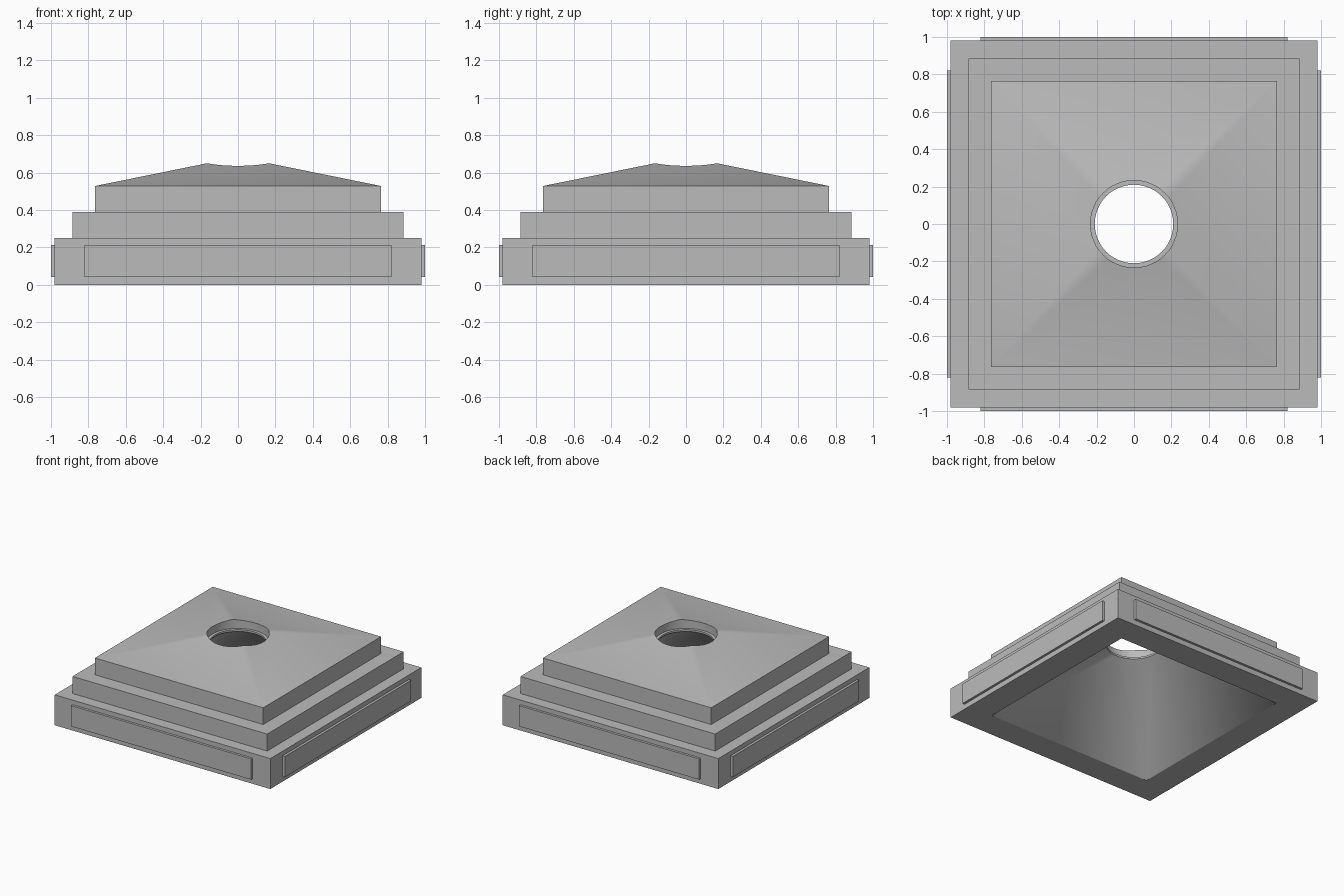
import bpy, bmesh, math

if "Cube" in bpy.data.objects:
    bpy.data.objects.remove(bpy.data.objects["Cube"], do_unlink=True)

stone = bpy.data.materials.new("grey stone")
stone.use_nodes = True
stone.diffuse_color = (0.5, 0.5, 0.5, 1)
stone.node_tree.nodes["Principled BSDF"].inputs["Base Color"].default_value = (0.5, 0.5, 0.5, 1)

SEGS = 48            # sides of the round hole
QUARTER = SEGS // 4
EAVE, EAVE_Z, PITCH = 0.765, 0.528, 0.203


def roof_z(x, y):
    return EAVE_Z + PITCH * (EAVE - max(abs(x), abs(y)))


def square(bm, half, z):
    return [bm.verts.new((sx * half, sy * half, z))
            for sx, sy in ((1, 1), (-1, 1), (-1, -1), (1, -1))]


def circle(bm, radius, height):
    """Ring starting on the first square corner; height is a function of x, y."""
    ring = []
    for i in range(SEGS):
        a = math.pi / 4 + 2 * math.pi * i / SEGS
        x, y = radius * math.cos(a), radius * math.sin(a)
        ring.append(bm.verts.new((x, y, height(x, y))))
    return ring


def bridge(bm, low, high):
    n = len(low)
    for i in range(n):
        j = (i + 1) % n
        bm.faces.new((low[i], low[j], high[j], high[i]))


def finish(bm, name):
    bmesh.ops.recalc_face_normals(bm, faces=bm.faces)
    mesh = bpy.data.meshes.new(name)
    bm.to_mesh(mesh)
    bm.free()
    mesh.materials.append(stone)
    obj = bpy.data.objects.new(name, mesh)
    bpy.context.collection.objects.link(obj)
    return obj


# Stepped plinth with pitched top, round hole and hollow underside
bm = bmesh.new()
profile = [(0.76, 0), (0.98, 0), (0.98, 0.25), (0.885, 0.25),
           (0.885, 0.39), (EAVE, 0.39), (EAVE, EAVE_Z)]
rings = [square(bm, half, z) for half, z in profile]
for low, high in zip(rings, rings[1:]):
    bridge(bm, low, high)

rim = circle(bm, 0.233, roof_z)
ledge_outer = circle(bm, 0.233, lambda x, y: 0.575)
ledge_inner = circle(bm, 0.21, lambda x, y: 0.575)
throat = circle(bm, 0.21, lambda x, y: 0.56)
for low, high in ((rim, ledge_outer), (ledge_outer, ledge_inner), (ledge_inner, throat)):
    bridge(bm, low, high)

# Flat roof slopes, each ending in a quarter arc of the rim
eave = rings[-1]
for k in range(4):
    arc = [rim[(k * QUARTER + i) % SEGS] for i in range(QUARTER + 1)]
    bm.faces.new([eave[k], eave[(k + 1) % 4]] + arc[::-1])

# Hollow funnel: corner fans joined by one triangle per side
base = rings[0]
for k in range(4):
    start = k * QUARTER - QUARTER // 2
    for i in range(QUARTER):
        bm.faces.new((base[k], throat[(start + i) % SEGS], throat[(start + i + 1) % SEGS]))
    bm.faces.new((base[k], base[(k + 1) % 4], throat[(start + QUARTER) % SEGS]))

plinth = finish(bm, "stepped_plinth")
bpy.ops.object.select_all(action="DESELECT")
plinth.select_set(True)
bpy.context.view_layer.objects.active = plinth
bpy.ops.object.shade_smooth_by_angle(angle=math.radians(30))

# Raised panels on the four sides of the base
for k, side in enumerate(("front", "left", "back", "right")):
    bm = bmesh.new()
    bmesh.ops.create_cube(bm, size=1)
    bmesh.ops.scale(bm, vec=(1.64, 0.04, 0.17), verts=bm.verts)
    bmesh.ops.translate(bm, vec=(0, -0.98, 0.127), verts=bm.verts)
    panel = finish(bm, side + "_panel")
    panel.rotation_euler.z = k * math.pi / 2
